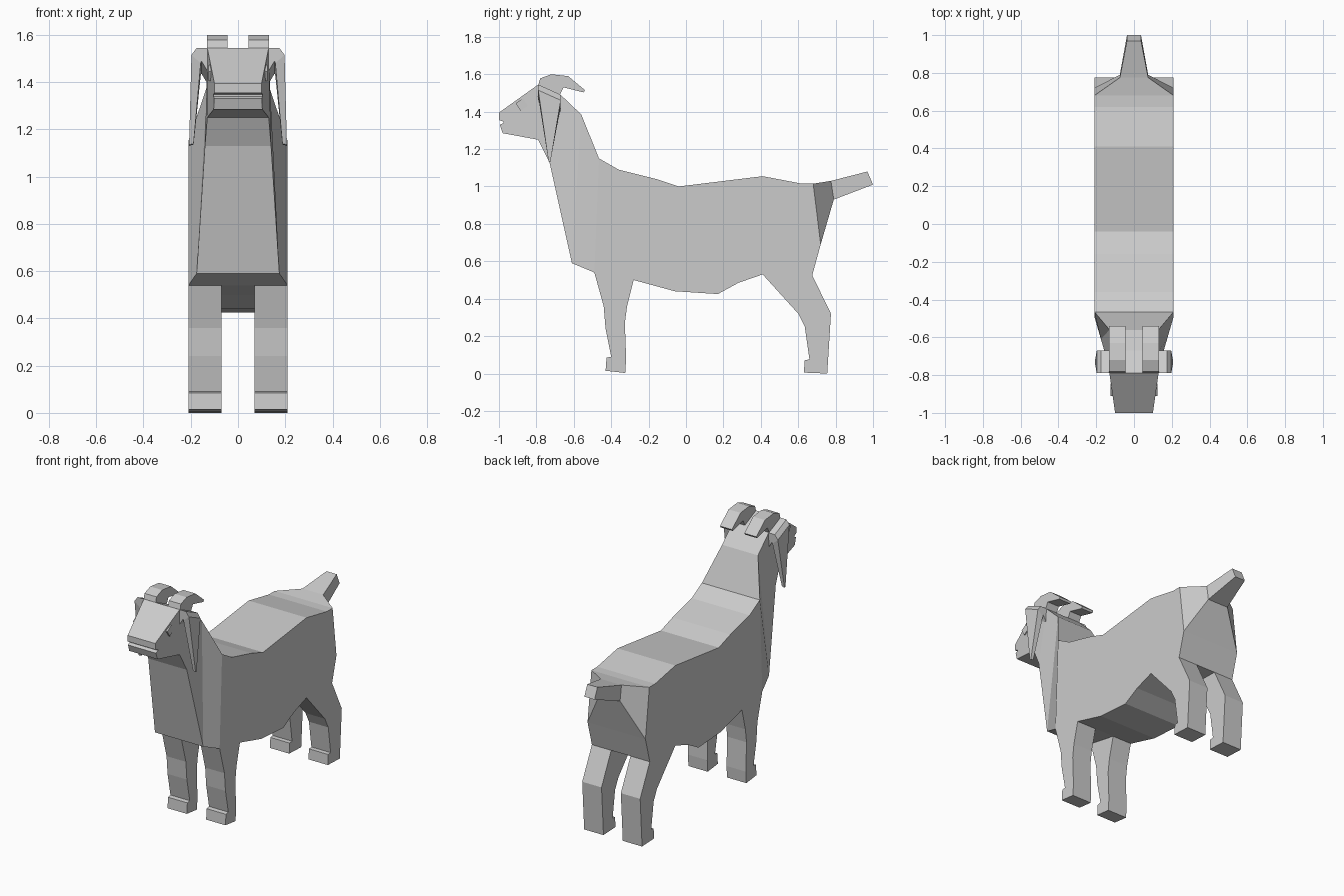
import bpy
import bmesh

cube = bpy.data.objects.get("Cube")
if cube:
    bpy.data.objects.remove(cube, do_unlink=True)

grey = bpy.data.materials.new("plain_grey")
grey.use_nodes = True
tone = (0.6, 0.6, 0.6, 1)
grey.diffuse_color = tone
grey.node_tree.nodes["Principled BSDF"].inputs["Base Color"].default_value = tone


def finish(name, bm, mirrored):
    bmesh.ops.remove_doubles(bm, verts=bm.verts, dist=0.0005)
    bmesh.ops.recalc_face_normals(bm, faces=bm.faces)
    mesh = bpy.data.meshes.new(name)
    bm.to_mesh(mesh)
    bm.free()
    mesh.materials.append(grey)
    obj = bpy.data.objects.new(name, mesh)
    bpy.context.collection.objects.link(obj)
    if mirrored:
        obj.modifiers.new("Mirror", "MIRROR").use_mirror_merge = False
    return obj


def loft(name, rings, mirrored=False):
    """Skin a row of four-cornered rings and cap both ends."""
    bm = bmesh.new()
    rows = [[bm.verts.new(p) for p in ring] for ring in rings]
    for a, b in zip(rows, rows[1:]):
        for i in range(4):
            j = (i + 1) % 4
            bm.faces.new((a[i], a[j], b[j], b[i]))
    bm.faces.new(rows[0])
    bm.faces.new(rows[-1])
    return finish(name, bm, mirrored)


def slab(name, profile, inner, outer, mirrored=False):
    """Extrude a side profile (y, z) between two x positions given as functions of y."""
    bm = bmesh.new()
    a = [bm.verts.new((inner(y), y, z)) for y, z in profile]
    b = [bm.verts.new((outer(y), y, z)) for y, z in profile]
    bm.faces.new(a)
    bm.faces.new(b)
    for i in range(len(a)):
        j = (i + 1) % len(a)
        bm.faces.new((a[i], a[j], b[j], b[i]))
    return finish(name, bm, mirrored)


def station(top, bottom):
    (yt, zt, wt), (yb, zb, wb) = top, bottom
    return [(-wt, yt, zt), (wt, yt, zt), (wb, yb, zb), (-wb, yb, zb)]


# Neck, trunk, rump and tail in one skin
W = 0.21
loft("body", [station(*s) for s in (
    ((-.79, 1.545, .13), (-.79, 1.25, .13)),
    ((-.67, 1.49, .13), (-.73, 1.13, .14)),
    ((-.56, 1.385, .13), (-.61, .59, .175)),
    ((-.465, 1.15, W), (-.49, .54, W)),
    ((-.36, 1.09, W), (-.28, .5, W)),
    ((-.16, 1.04, W), (-.06, .44, W)),
    ((-.04, 1.0, W), (.17, .425, W)),
    ((.41, 1.055, W), (.28, .485, W)),
    ((.62, 1.015, W), (.41, .53, W)),
    ((.68, 1.015, W), (.675, .525, W)),
    ((.68, 1.015, W), (.72, .69, W)),
    ((.775, 1.03, .075), (.79, .93, .075)),
    ((.97, 1.08, .037), (1.0, 1.01, .037)),
)])


# Head, tapering to the muzzle, with a mouth notch
def cheek(y):
    return .13 - .03 * (-.79 - y) / .21


slab("head", [(-.79, 1.545), (-1, 1.395), (-1, 1.355), (-.975, 1.347),
              (-.975, 1.34), (-.995, 1.33), (-.98, 1.285), (-.79, 1.25)],
     lambda y: -cheek(y), cheek)

# Eyes
slab("eyes", [(-.91, 1.445), (-.87, 1.472), (-.845, 1.43), (-.885, 1.405)],
     lambda y: .09, lambda y: .125, True)

# Horns
slab("horns", [(-.79, 1.54), (-.78, 1.578), (-.72, 1.6), (-.63, 1.59),
               (-.54, 1.515), (-.548, 1.503), (-.655, 1.53), (-.675, 1.49)],
     lambda y: .045, lambda y: .132, True)


# Drooping ears: outer (x, z), inner (x, z), front and rear y
def ear_ring(outer, inner, front, rear):
    drop = (rear - front) * .45
    (xo, zo), (xi, zi) = outer, inner
    return [(xo, front, zo), (xo, rear, zo - drop),
            (xi, rear, zi - drop), (xi, front, zi)]


loft("ears", [ear_ring(*r) for r in (
    ((.125, 1.545), (.125, 1.44), -.79, -.67),
    ((.175, 1.545), (.155, 1.49), -.79, -.67),
    ((.197, 1.515), (.158, 1.48), -.79, -.67),
    ((.207, 1.135), (.188, 1.14), -.735, -.725),
)], True)

# Legs with small hooves
for name, profile in {
    "front_legs": [(-.49, .54), (-.44, .36), (-.43, .24), (-.40, .09),
                   (-.425, .085), (-.43, .015), (-.325, .003), (-.32, .08),
                   (-.327, .27), (-.315, .36), (-.28, .5)],
    "rear_legs": [(.41, .53), (.60, .32), (.635, .25), (.66, .075),
                  (.635, .072), (.63, .005), (.755, 0), (.775, .32),
                  (.675, .525)],
}.items():
    slab(name, profile, lambda y: .07, lambda y: W, True)
